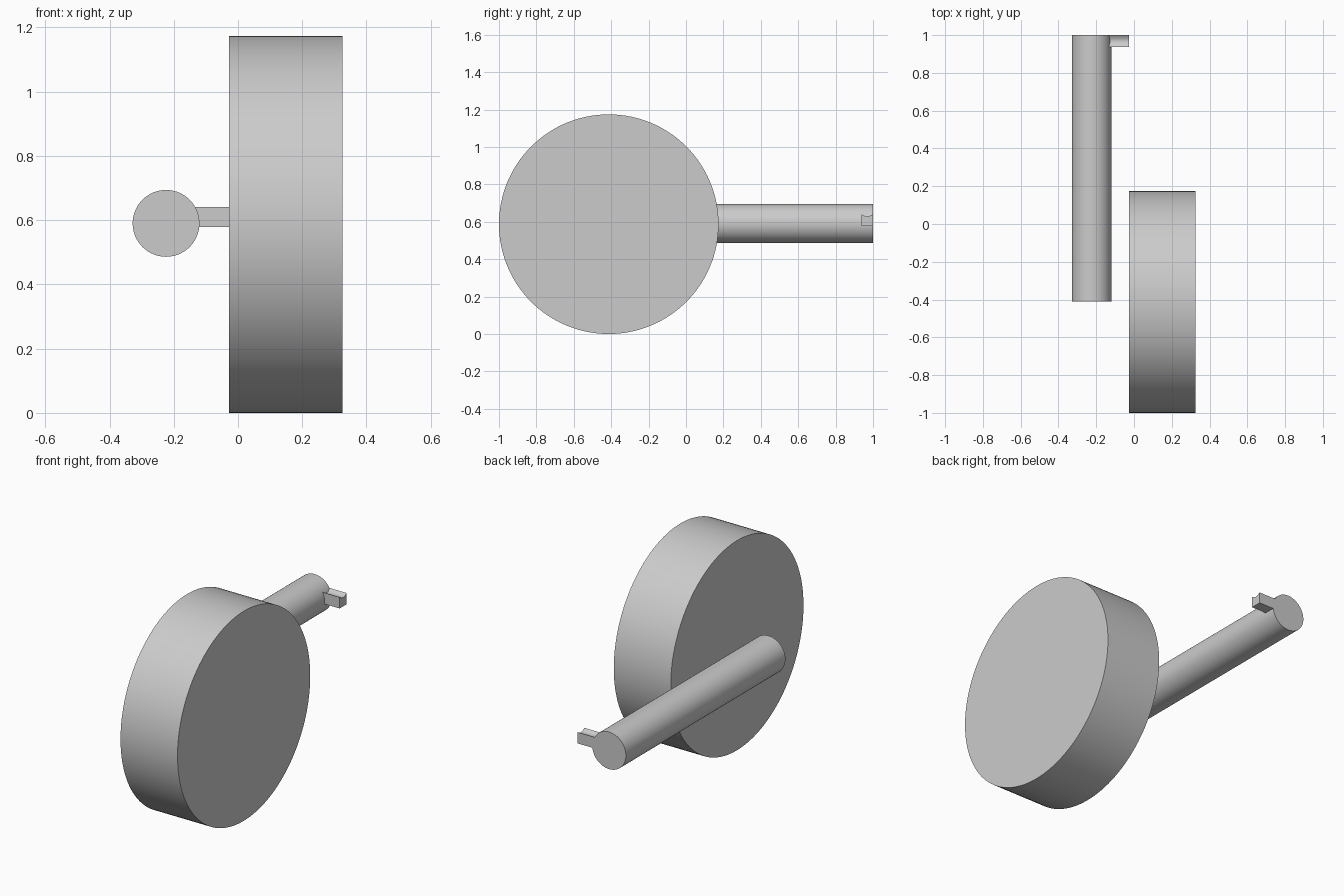
import bpy, bmesh, math
from mathutils import Matrix

cube = bpy.data.objects.get("Cube")
if cube:
    bpy.data.objects.remove(cube, do_unlink=True)

grey = bpy.data.materials.new("plain grey")
grey.use_nodes = True
colour = (0.6, 0.6, 0.6, 1)
grey.diffuse_color = colour
grey.node_tree.nodes["Principled BSDF"].inputs["Base Color"].default_value = colour


def cylinder(name, radius, length, centre, axis, sides):
    """Smooth capped cylinder lying along the x or y axis."""
    turn = (0, math.pi / 2, 0) if axis == "x" else (math.pi / 2, 0, 0)
    bpy.ops.mesh.primitive_cylinder_add(vertices=sides, radius=radius, depth=length,
                                        location=centre, rotation=turn)
    obj = bpy.context.object
    obj.name = name
    obj.data.materials.append(grey)
    bpy.ops.object.shade_smooth_by_angle(angle=math.radians(30))
    return obj


def extruded_profile(name, profile, x0, x1):
    """Closed (y, z) profile extruded along x."""
    bm = bmesh.new()
    face = bm.faces.new([bm.verts.new((x0, y, z)) for y, z in profile])
    new = bmesh.ops.extrude_face_region(bm, geom=[face])["geom"]
    verts = [v for v in new if isinstance(v, bmesh.types.BMVert)]
    bmesh.ops.translate(bm, verts=verts, vec=(x1 - x0, 0, 0))
    bmesh.ops.recalc_face_normals(bm, faces=bm.faces)
    mesh = bpy.data.meshes.new(name)
    bm.to_mesh(mesh)
    bm.free()
    obj = bpy.data.objects.new(name, mesh)
    bpy.context.collection.objects.link(obj)
    mesh.materials.append(grey)
    bpy.ops.object.select_all(action="DESELECT")
    obj.select_set(True)
    bpy.context.view_layer.objects.active = obj
    bpy.ops.object.shade_smooth_by_angle(angle=math.radians(30))
    return obj


# Large disc and the long rod beside it
cylinder("disc", 0.587, 0.353, (0.149, -0.413, 0.587), "x", 128)
cylinder("rod", 0.104, 1.411, (-0.224, 0.2945, 0.59), "y", 64)

# Small tab at the rear end of the rod, with a shallow hollow along its top
y0, y1, bottom, top, dip = 0.938, 1.0, 0.578, 0.641, 0.013
steps = 10
hollow = []
for i in range(steps + 1):
    t = i / steps
    hollow.append((y1 + (y0 - y1) * t, top - dip * math.sin(math.pi * t)))
extruded_profile("tab", [(y0, bottom), (y1, bottom)] + hollow, -0.16, -0.027)
